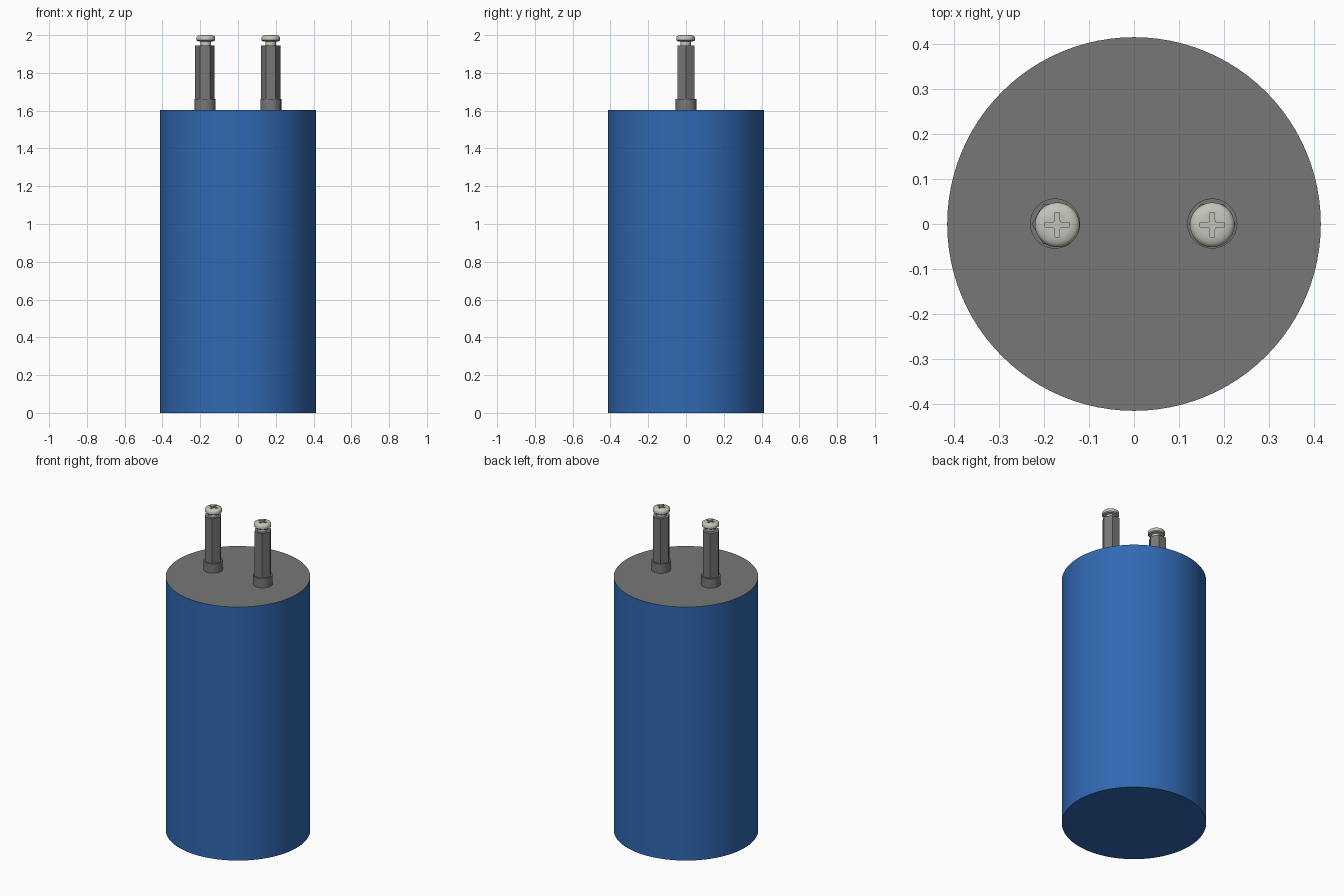
import bpy, bmesh, math

cube = bpy.data.objects.get("Cube")
if cube:
    bpy.data.objects.remove(cube, do_unlink=True)


def material(name, rgb):
    m = bpy.data.materials.new(name)
    m.diffuse_color = (*rgb, 1)
    m.use_nodes = True
    m.node_tree.nodes["Principled BSDF"].inputs["Base Color"].default_value = (*rgb, 1)
    return m


BLUE = material("blue sleeve", (0.030, 0.140, 0.450))
GREY = material("grey terminal", (0.185, 0.185, 0.185))
STEEL = material("pale steel", (0.560, 0.550, 0.490))


def finish(name, bm, mats, smooth=True):
    bmesh.ops.recalc_face_normals(bm, faces=bm.faces)
    mesh = bpy.data.meshes.new(name)
    bm.to_mesh(mesh)
    bm.free()
    for m in mats:
        mesh.materials.append(m)
    ob = bpy.data.objects.new(name, mesh)
    bpy.context.collection.objects.link(ob)
    if smooth:
        select(ob)
        bpy.ops.object.shade_smooth_by_angle(angle=math.radians(35))
    return ob


def select(ob):
    bpy.ops.object.select_all(action='DESELECT')
    ob.select_set(True)
    bpy.context.view_layer.objects.active = ob


def lathe(name, profile, sides, x, y, mats, smooth=True, rule=None):
    """Stack rings of (radius, z) and close both ends."""
    bm = bmesh.new()
    rings = []
    for r, z in profile:
        rings.append([bm.verts.new((x + r * math.cos(2 * math.pi * i / sides),
                                    y + r * math.sin(2 * math.pi * i / sides), z))
                      for i in range(sides)])
    for a, b in zip(rings, rings[1:]):
        for i in range(sides):
            j = (i + 1) % sides
            bm.faces.new((a[i], a[j], b[j], b[i]))
    bm.faces.new(rings[0][::-1])
    bm.faces.new(rings[-1])
    bm.normal_update()
    if rule:
        for f in bm.faces:
            f.material_index = rule(f)
    return finish(name, bm, mats, smooth)


def cross_cutter(x, y, z0, z1):
    """Plus-shaped prism with bevelled inner corners."""
    arm, half, fillet = 0.027, 0.0048, 0.011
    quarter = [(arm, -half), (arm, half), (fillet, half),
               (0.0066, 0.0066), (half, fillet)]
    pts = []
    for k in range(4):
        c, s = [(1, 0), (0, 1), (-1, 0), (0, -1)][k]
        pts += [(x + c * px - s * py, y + s * px + c * py) for px, py in quarter]
    bm = bmesh.new()
    face = bm.faces.new([bm.verts.new((px, py, z0)) for px, py in pts])
    ext = bmesh.ops.extrude_face_region(bm, geom=[face])
    for v in ext["geom"]:
        if isinstance(v, bmesh.types.BMVert):
            v.co.z = z1
    cutter = finish("cross_cutter", bm, [STEEL], smooth=False)
    cutter.hide_render = True
    return cutter


# Main can: blue sleeve and base, grey lid
lathe("capacitor_can", [(0.414, 0.0), (0.414, 1.604)], 96, 0, 0, [BLUE, GREY],
      rule=lambda f: 1 if f.normal.z > 0.5 else 0)

# Two terminals: round collar, hexagonal post and cross-head screw
for side, post_x, screw_x in (("right", -0.175, -0.170), ("left", 0.1735, 0.1735)):
    lathe(side + "_collar", [(0.0555, 1.600), (0.0555, 1.662)], 48, post_x, 0.001, [GREY])
    lathe(side + "_hex_post", [(0.0515, 1.655), (0.0515, 1.945)], 6, post_x, 0, [GREY],
          smooth=False)
    screw = lathe(side + "_screw",
                  [(0.028, 1.935), (0.028, 1.966), (0.044, 1.968), (0.0495, 1.973),
                   (0.0495, 1.986), (0.047, 1.992), (0.041, 1.9965), (0.030, 2.0)],
                  48, screw_x, -0.002, [STEEL])
    cutter = cross_cutter(screw_x, -0.002, 1.985, 2.02)
    mod = screw.modifiers.new("cross_recess", 'BOOLEAN')
    mod.operation = 'DIFFERENCE'
    mod.solver = 'EXACT'
    mod.object = cutter
    select(screw)
    bpy.ops.object.modifier_apply(modifier=mod.name)
    bpy.data.objects.remove(cutter, do_unlink=True)
    bpy.ops.object.shade_smooth_by_angle(angle=math.radians(35))
